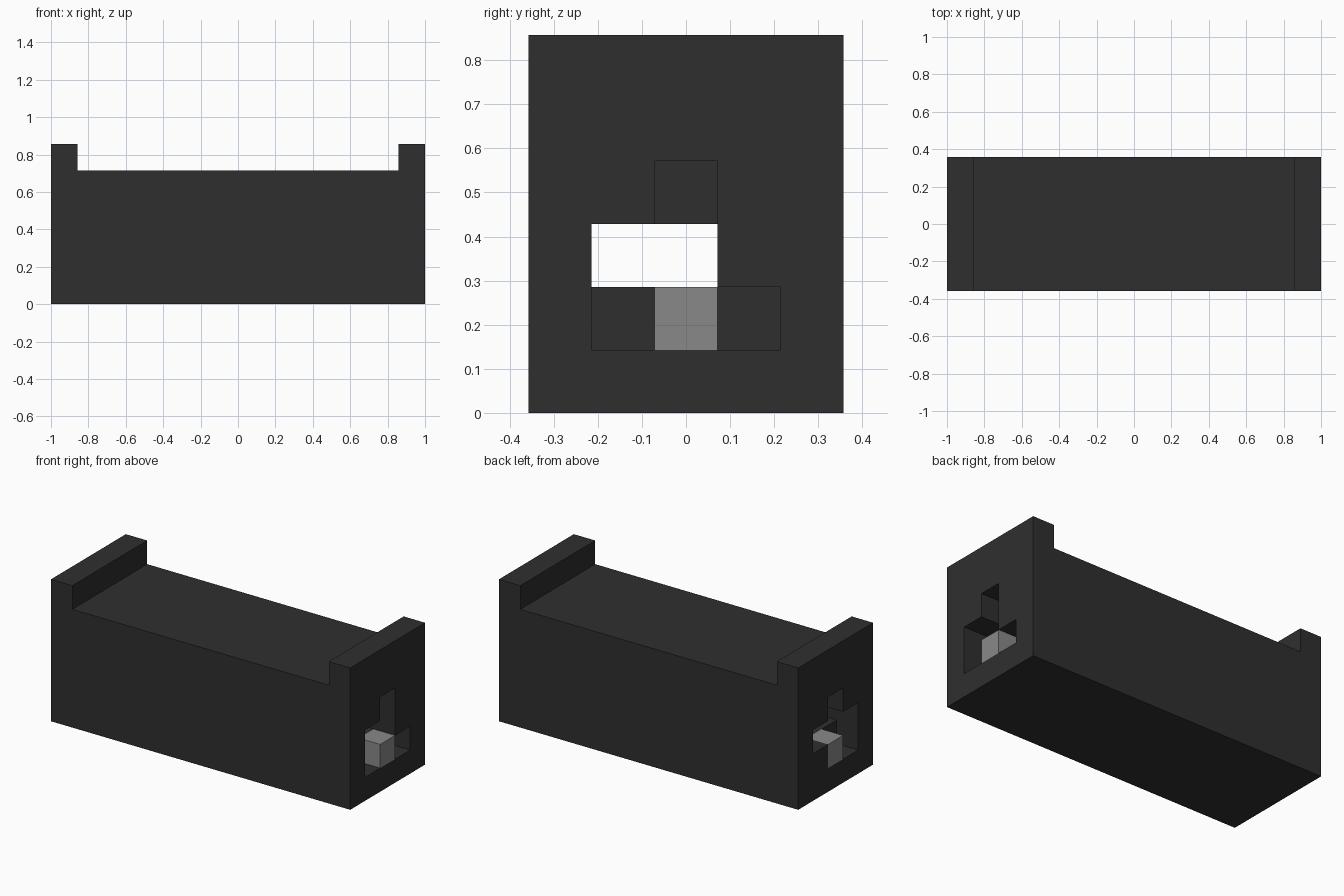
import bpy
import bmesh
from mathutils import Vector

if "Cube" in bpy.data.objects:
    bpy.data.objects.remove(bpy.data.objects["Cube"], do_unlink=True)

# Block grid: length, depth, height in unit blocks
NX, NY, NZ = 14, 5, 6
U = 2 / NX
AXES = [Vector(a) for a in ((1, 0, 0), (0, 1, 0), (0, 0, 1))]


def material(name, value):
    mat = bpy.data.materials.new(name)
    mat.use_nodes = True
    colour = (value, value, value, 1)
    mat.diffuse_color = colour
    mat.node_tree.nodes["Principled BSDF"].inputs["Base Color"].default_value = colour
    return mat


def build_blocks(name, cells, hidden_by, mat):
    """Outer shell of a set of unit blocks, leaving out covered faces."""
    bm = bmesh.new()
    for cell in sorted(cells):
        centre = Vector(cell) + Vector((0.5, 0.5, 0.5))
        for a in range(3):
            for side in (-1, 1):
                normal = AXES[a] * side
                if tuple(int(c) for c in Vector(cell) + normal) in hidden_by:
                    continue
                u, v = AXES[(a + 1) % 3] / 2, AXES[(a + 2) % 3] / 2 * side
                mid = centre + normal / 2
                corners = (mid - u - v, mid + u - v, mid + u + v, mid - u + v)
                bm.faces.new([bm.verts.new(
                    ((p.x - NX / 2) * U, (p.y - NY / 2) * U, p.z * U)) for p in corners])
    bmesh.ops.remove_doubles(bm, verts=bm.verts, dist=U / 100)
    mesh = bpy.data.meshes.new(name)
    bm.to_mesh(mesh)
    bm.free()
    mesh.materials.append(mat)
    obj = bpy.data.objects.new(name, mesh)
    bpy.context.collection.objects.link(obj)
    return obj


# Long body with a raised rim block row at each end
body = {(x, y, z) for x in range(NX) for y in range(NY) for z in range(NZ)
        if z < NZ - 1 or x in (0, NX - 1)}

# Tunnel through the whole length
body -= {(x, y, 2) for x in range(NX) for y in (1, 2)}

# Stepped recess in each end face, as (depth, height) block positions
shared = [(2, 3), (1, 1)]
for x, extra in ((0, (3, 2)), (NX - 1, (3, 1))):
    body -= {(x, y, z) for y, z in shared + [extra]}

# Light block set into each recess
pegs = {"left_inset_block": (NX - 1, 2, 1), "right_inset_block": (0, 2, 1)}
solid = set(body)
body -= set(pegs.values())

charcoal = material("charcoal", 0.028)
grey = material("mid_grey", 0.25)
build_blocks("body", body, solid, charcoal)
for name, cell in pegs.items():
    build_blocks(name, {cell}, solid, grey)
